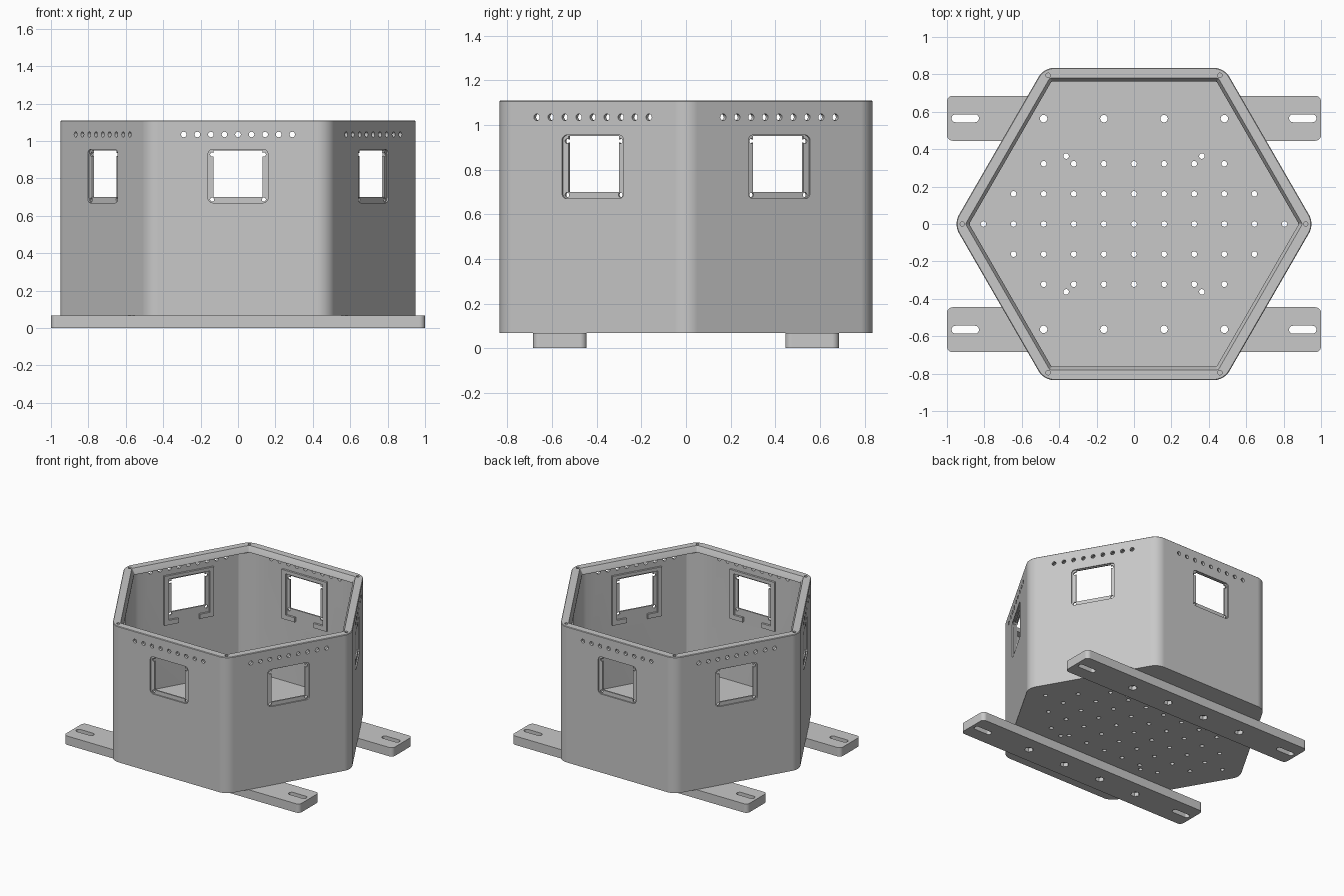
import bpy, bmesh, math
from mathutils import Matrix, Vector

cube = bpy.data.objects.get("Cube")
if cube:
    bpy.data.objects.remove(cube, do_unlink=True)

gray = bpy.data.materials.new("light_gray")
gray.use_nodes = True
gray.diffuse_color = (0.58, 0.58, 0.58, 1)
gray.node_tree.nodes["Principled BSDF"].inputs["Base Color"].default_value = (0.58, 0.58, 0.58, 1)


def rounded(points, r, seg=8):
    """Outline with every corner replaced by an arc of radius r."""
    pts, out = [Vector(p) for p in points], []
    for i, p in enumerate(pts):
        a = (pts[i - 1] - p).normalized()
        b = (pts[(i + 1) % len(pts)] - p).normalized()
        half = a.angle(b) / 2
        centre = p + (a + b).normalized() * r / math.sin(half)
        start = p + a * r / math.tan(half) - centre
        end = p + b * r / math.tan(half) - centre
        sweep = math.pi - 2 * half
        for k in range(seg + 1):
            t = k / seg
            arc = start * math.sin((1 - t) * sweep) + end * math.sin(t * sweep)
            out.append(centre + arc / math.sin(sweep))
    return out


def ngon(n, r, x=0, y=0):
    return [(x + r * math.cos(math.tau * i / n), y + r * math.sin(math.tau * i / n))
            for i in range(n)]


def rect(x0, x1, y0, y1):
    return [(x0, y0), (x1, y0), (x1, y1), (x0, y1)]


def hexagon(apothem, r, seg):
    return rounded(ngon(6, apothem / math.cos(math.pi / 6)), r, seg)


def loft(bm, sections, matrix=Matrix()):
    """Closed solid through (outline, height) sections."""
    rings = [[bm.verts.new(matrix @ Vector((p[0], p[1], h))) for p in outline]
             for outline, h in sections]
    for low, high in zip(rings, rings[1:]):
        for i in range(len(low)):
            bm.faces.new((low[i - 1], low[i], high[i], high[i - 1]))
    bm.faces.new(rings[0][::-1])
    bm.faces.new(rings[-1])


def prism(bm, outline, h0, h1, matrix=Matrix()):
    loft(bm, [(outline, h0), (outline, h1)], matrix)


def make(name, bm):
    bmesh.ops.recalc_face_normals(bm, faces=bm.faces)
    mesh = bpy.data.meshes.new(name)
    bm.to_mesh(mesh)
    bm.free()
    obj = bpy.data.objects.new(name, mesh)
    mesh.materials.append(gray)
    bpy.context.collection.objects.link(obj)
    return obj


def activate(obj):
    bpy.ops.object.select_all(action='DESELECT')
    obj.select_set(True)
    bpy.context.view_layer.objects.active = obj


def cut(obj, bm):
    """Subtract the solids in bm, then drop the cutter."""
    cutter = make("cutter", bm)
    cutter.hide_render = True
    activate(obj)
    mod = obj.modifiers.new("cut", 'BOOLEAN')
    mod.operation, mod.solver, mod.object = 'DIFFERENCE', 'EXACT', cutter
    bpy.ops.object.modifier_apply(modifier=mod.name)
    bpy.data.objects.remove(cutter, do_unlink=True)


def finish(obj):
    activate(obj)
    bpy.ops.object.shade_smooth_by_angle(angle=math.radians(30))
    obj.modifiers.new("normals", 'WEIGHTED_NORMAL').keep_sharp = True


# Matrices that put an outline (across, up) and outward distance on each wall
walls = [Matrix.Rotation(math.radians(60 * k), 4, 'Z') @ Matrix.Rotation(math.pi / 2, 4, 'X')
         for k in range(6)]

# Hexagonal housing with rounded corners and a fine bevel on the rim
bm = bmesh.new()
body = hexagon(0.835, 0.1, 12)
loft(bm, [(body, 0.068), (body, 1.106), (hexagon(0.831, 0.096, 12), 1.11)])
housing = make("housing", bm)

# Thin-walled cavity with flat corner posts, under an overhanging flared lip
bm = bmesh.new()
inner = hexagon(0.815, 0.15, 1)
lip = hexagon(0.763, 0.01, 1)
loft(bm, [(inner, 0.13), (inner, 1.065), (lip, 1.065), (lip, 1.075),
          (hexagon(0.78, 0.01, 1), 1.11), (hexagon(0.784, 0.01, 1), 1.13)])
cut(housing, bm)

# Outer window recesses
bm = bmesh.new()
for m in walls:
    prism(bm, rounded(rect(-0.16, 0.16, 0.67, 0.955), 0.025), 0.826, 0.9, m)
cut(housing, bm)

# Window openings and the row of vent holes above them
bm = bmesh.new()
for m in walls:
    prism(bm, rect(-0.13, 0.13, 0.70, 0.95), 0.75, 0.9, m)
    for i in range(-4, 5):
        prism(bm, ngon(16, 0.015, i * 0.0725, 1.035), 0.75, 0.9, m)
cut(housing, bm)

# Window screw holes, rim screw holes
bm = bmesh.new()
for m in walls:
    for x in (-0.138, 0.138):
        for z in (0.687, 0.928):
            prism(bm, ngon(12, 0.011, x, z), 0.75, 0.9, m)
for x, y in ngon(6, 0.918):
    prism(bm, ngon(12, 0.012, x, y), 0.95, 1.2)
cut(housing, bm)

# Hole pattern in the floor
step = 0.161
spots = [(i * step, 0) for i in range(-5, 6)]
for side in (-1, 1):
    spots += [(i * step, side * step) for i in range(-4, 5)]
    spots += [(i * step, side * step * 2) for i in range(-3, 4)]
    spots += [(x, side * 0.363) for x in (-0.363, 0.363)]
bolts = [(i * step, s * 0.563) for i in (-3, -1, 1, 3) for s in (-1, 1)]
bm = bmesh.new()
for x, y in spots:
    prism(bm, ngon(16, 0.015, x, y), 0, 0.2)
for x, y in bolts:
    prism(bm, ngon(16, 0.02, x, y), 0, 0.2)
cut(housing, bm)
finish(housing)

# Raised frames inside around the windows, open at the bottom centre
half_frame = [(0.08, 0.61), (0.19, 0.61), (0.19, 0.988),
              (0.157, 0.962), (0.157, 0.645), (0.08, 0.645)]
outer, hole = half_frame[:3], half_frame[3:]
outline = (outer + [(-x, z) for x, z in outer[::-1]]
           + [(-x, z) for x, z in hole[::-1]] + hole)
bm = bmesh.new()
for m in walls:
    prism(bm, outline, 0.80, 0.817, m)
make("window_frames", bm)

# Mounting bars with end slots, bolt holes and nut pockets underneath
for name, side in (("front_mounting_bar", -1), ("back_mounting_bar", 1)):
    mid = side * 0.565
    bm = bmesh.new()
    prism(bm, rounded(rect(-1, 1, mid - 0.12, mid + 0.12), 0.03), 0, 0.068)
    bar = make(name, bm)
    bm = bmesh.new()
    for x in (-0.902, 0.902):
        prism(bm, rounded(rect(x - 0.073, x + 0.073, mid - 0.021, mid + 0.021), 0.02), -0.1, 0.2)
    for x, y in bolts:
        if y * side > 0:
            prism(bm, ngon(16, 0.02, x, y), -0.1, 0.2)
    cut(bar, bm)
    bm = bmesh.new()
    for x, y in bolts:
        if y * side > 0:
            prism(bm, ngon(6, 0.032, x, y), -0.1, 0.03)
    cut(bar, bm)
    finish(bar)
